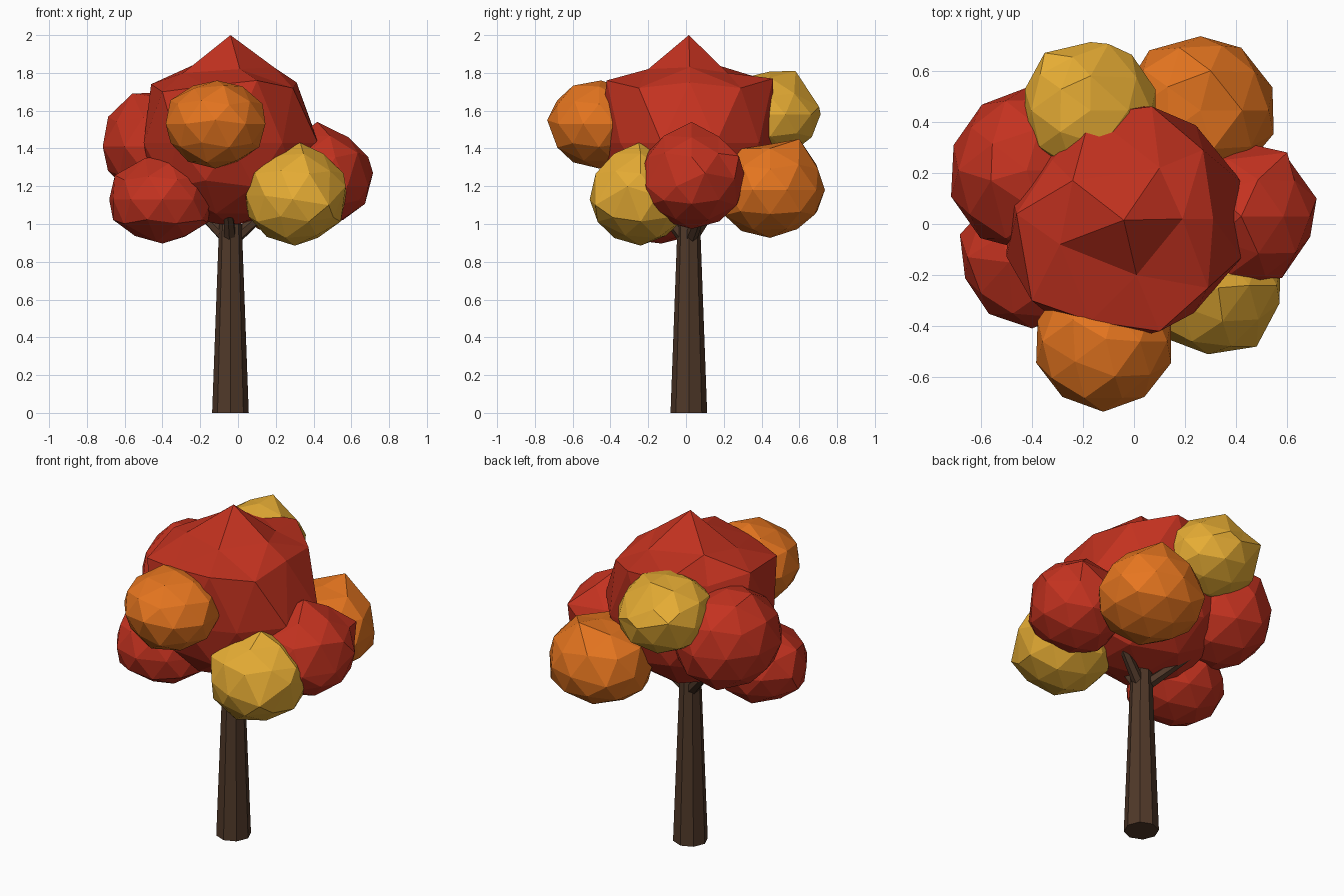
import bpy, bmesh, math, random
from mathutils import Vector

if "Cube" in bpy.data.objects:
    bpy.data.objects.remove(bpy.data.objects["Cube"])

random.seed(4)


def material(name, rgb):
    m = bpy.data.materials.new(name)
    m.diffuse_color = (*rgb, 1)
    m.use_nodes = True
    m.node_tree.nodes["Principled BSDF"].inputs["Base Color"].default_value = m.diffuse_color
    return m


BARK = material("bark", (0.08, 0.04, 0.022))
RED = material("red_leaves", (0.55, 0.032, 0.014))
ORANGE = material("orange_leaves", (0.79, 0.18, 0.014))
YELLOW = material("yellow_leaves", (0.80, 0.42, 0.035))


def finish(bm, name, mat):
    bmesh.ops.recalc_face_normals(bm, faces=bm.faces)
    me = bpy.data.meshes.new(name)
    bm.to_mesh(me)
    bm.free()
    me.materials.append(mat)
    ob = bpy.data.objects.new(name, me)
    bpy.context.collection.objects.link(ob)


def limb(name, a, b, r1, r2, sides):
    """Tapered faceted cylinder from a to b."""
    a, b = Vector(a), Vector(b)
    bm = bmesh.new()
    bmesh.ops.create_cone(bm, cap_ends=True, segments=sides, radius1=r1, radius2=r2,
                          depth=(b - a).length)
    rot = (b - a).to_track_quat('Z', 'Y')
    for v in bm.verts:
        v.co = rot @ v.co + (a + b) / 2
    finish(bm, name, BARK)


def foliage(name, centre, radii, mat, lumps=(), jitter=0.04):
    """Icosphere clump, slightly uneven; nearest corners are pulled out to the lumps."""
    c = Vector(centre)
    bm = bmesh.new()
    bmesh.ops.create_icosphere(bm, subdivisions=2, radius=1)
    for v in bm.verts:
        k = 1 + random.uniform(-jitter, jitter)
        v.co = Vector(p * r * k for p, r in zip(v.co, radii)) + c
    free = list(bm.verts)
    for p in lumps:
        p = Vector(p)
        v = min(free, key=lambda w: ((w.co - c).normalized() - (p - c).normalized()).length)
        v.co = p
        free.remove(v)
    finish(bm, name, mat)


# Trunk and the three branches reaching into the crown
limb("trunk", (-0.04, 0.015, 0), (-0.04, 0.015, 1.0), 0.097, 0.06, 8)
for i, (deg, reach) in enumerate(((20, 0.30), (145, 0.30), (265, 0.20))):
    t = math.radians(deg)
    d = Vector((math.cos(t), math.sin(t), 0))
    base = Vector((-0.04, 0.015, 0.92)) + d * 0.02
    limb(f"branch_{i + 1}", base, base + d * reach + Vector((0, 0, 0.25)), 0.035, 0.02, 6)

# Main crown with its pointed top and broad shoulders
foliage("crown", (-0.04, 0.015, 1.43), (0.48, 0.46, 0.45), RED, [
    (-0.04, 0.015, 2.0),
    (-0.24, 0.17, 1.84), (0.10, 0.22, 1.80), (0.19, 0.02, 1.83),
    (0.01, -0.20, 1.82), (-0.29, -0.08, 1.80),
    (0.31, 0.02, 1.75), (0.27, 0.29, 1.72), (0.07, 0.46, 1.77),
    (-0.17, 0.43, 1.76), (-0.32, 0.25, 1.70), (-0.46, 0.04, 1.74),
    (-0.40, -0.30, 1.70), (-0.17, -0.38, 1.73), (0.10, -0.42, 1.76),
    (0.29, -0.25, 1.72)], 0.03)

# Surrounding clumps
foliage("clump_left_upper", (-0.42, 0.21, 1.41), (0.305, 0.325, 0.29), RED,
        [(-0.56, 0.17, 1.69)])
foliage("clump_left_lower", (-0.40, -0.13, 1.13), (0.285, 0.275, 0.235), RED,
        [(-0.49, -0.15, 1.35), (-0.43, -0.20, 0.905)])
foliage("clump_front", (-0.12, -0.46, 1.53), (0.27, 0.265, 0.23), ORANGE,
        [(-0.12, -0.735, 1.55), (-0.11, -0.45, 1.76)])
foliage("clump_front_right", (0.30, -0.24, 1.15), (0.28, 0.275, 0.255), YELLOW,
        [(0.33, -0.25, 1.43), (0.48, -0.48, 1.10), (0.29, -0.51, 1.13),
         (0.57, -0.31, 1.20)])
foliage("clump_right", (0.44, 0.03, 1.24), (0.28, 0.285, 0.26), RED,
        [(0.42, 0.03, 1.54), (0.715, 0.10, 1.27), (0.69, -0.05, 1.20),
         (0.58, -0.21, 1.20), (0.60, 0.28, 1.36)])
foliage("clump_back_right", (0.26, 0.445, 1.18), (0.30, 0.295, 0.25), ORANGE,
        [(0.30, 0.60, 1.45), (0.06, 0.68, 1.15), (0.42, 0.69, 1.18)])
foliage("clump_back", (-0.17, 0.445, 1.58), (0.27, 0.265, 0.22), YELLOW,
        [(-0.17, 0.58, 1.81), (-0.35, 0.67, 1.64), (-0.10, 0.705, 1.62)])
